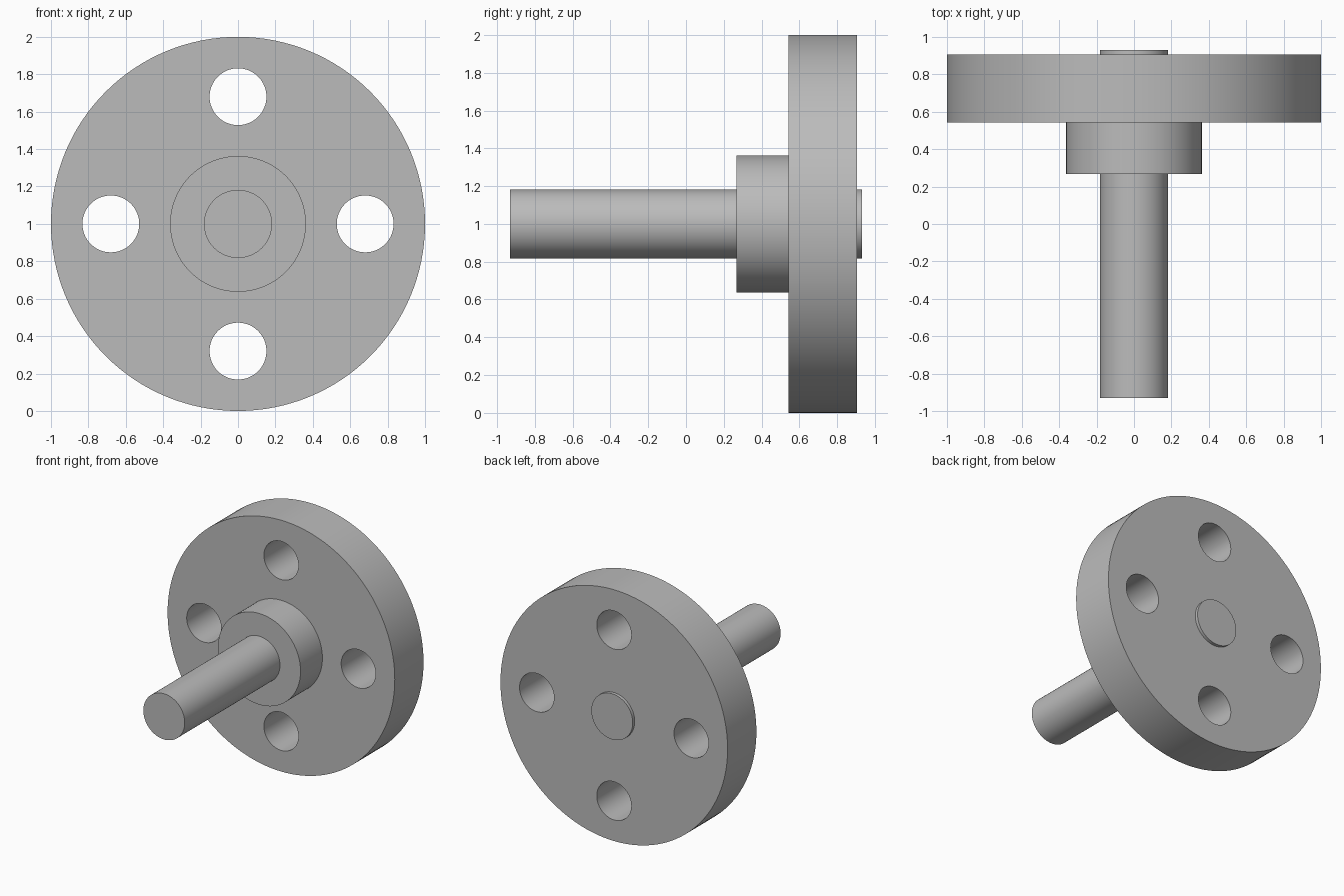
import bpy
import math

cube = bpy.data.objects.get("Cube")
if cube:
    bpy.data.objects.remove(cube, do_unlink=True)

# One plain grey metal
metal = bpy.data.materials.new("grey metal")
metal.use_nodes = True
GREY = (0.5, 0.5, 0.5, 1)
metal.diffuse_color = GREY
metal.node_tree.nodes["Principled BSDF"].inputs["Base Color"].default_value = GREY

AXIS_Z = 1.0


def disc(name, radius, y0, y1, x=0, z=AXIS_Z, sides=96):
    """Solid cylinder along y, from y0 to y1."""
    bpy.ops.mesh.primitive_cylinder_add(
        vertices=sides, radius=radius, depth=y1 - y0,
        location=(x, (y0 + y1) / 2, z), rotation=(math.pi / 2, 0, 0))
    ob = bpy.context.object
    ob.name = name
    ob.data.materials.append(metal)
    return ob


def smooth(ob):
    bpy.ops.object.select_all(action="DESELECT")
    ob.select_set(True)
    bpy.context.view_layer.objects.active = ob
    bpy.ops.object.shade_smooth_by_angle(angle=math.radians(30))


# Shaft, hub collar and flange share one axis
shaft = disc("shaft", 0.182, -0.93, 0.93)
hub = disc("hub", 0.363, 0.268, 0.55)
flange = disc("flange", 1.0, 0.543, 0.905, sides=128)

# Four bolt holes through the flange
for i in range(4):
    a = i * math.pi / 2
    cutter = disc("hole_cutter", 0.152, 0.4, 1.05,
                  0.68 * math.cos(a), AXIS_Z + 0.68 * math.sin(a), 64)
    cutter.hide_render = True
    mod = flange.modifiers.new("bolt_hole", "BOOLEAN")
    mod.operation = "DIFFERENCE"
    mod.solver = "EXACT"
    mod.object = cutter
    bpy.context.view_layer.objects.active = flange
    bpy.ops.object.modifier_apply(modifier=mod.name)
    bpy.data.objects.remove(cutter, do_unlink=True)

for part in (shaft, hub, flange):
    smooth(part)
